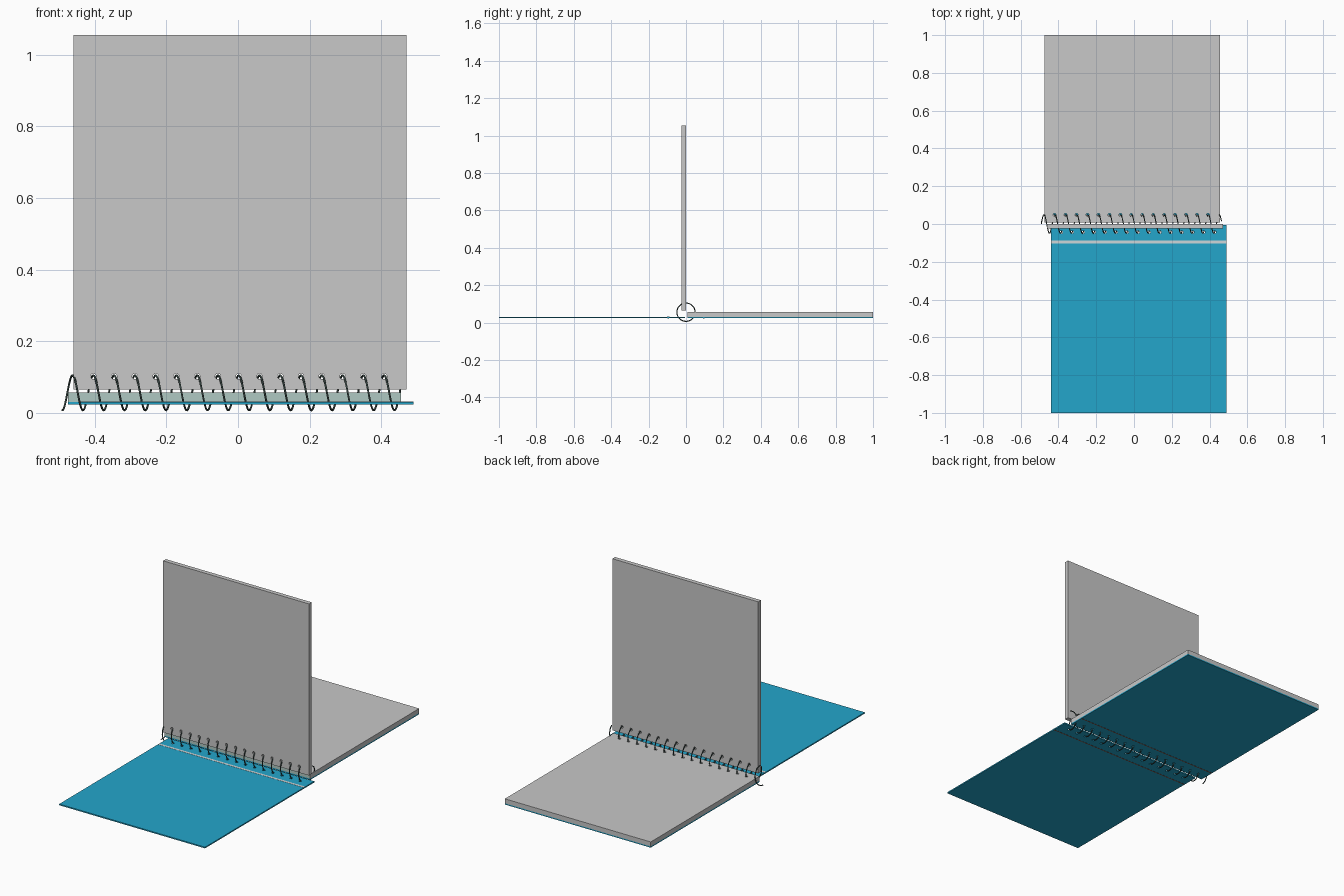
import bpy, bmesh, math
from mathutils import Matrix, Vector

cube = bpy.data.objects.get("Cube")
if cube:
    bpy.data.objects.remove(cube, do_unlink=True)


def material(name, rgb):
    m = bpy.data.materials.new(name)
    m.use_nodes = True
    m.diffuse_color = (*rgb, 1)
    m.node_tree.nodes["Principled BSDF"].inputs["Base Color"].default_value = (*rgb, 1)
    return m


PAPER = material("paper grey", (0.58, 0.58, 0.58))
MINT = material("bound edge mint", (0.43, 0.58, 0.54))
BLUE = material("cover blue", (0.017, 0.38, 0.60))
CREASE = material("crease pale", (0.62, 0.68, 0.70))
BROWN = material("crease brown", (0.25, 0.11, 0.08))
WIRE = material("wire dark green", (0.045, 0.075, 0.068))


def finish(bm, name, mat):
    mesh = bpy.data.meshes.new(name)
    bm.to_mesh(mesh)
    bm.free()
    mesh.materials.append(mat)
    ob = bpy.data.objects.new(name, mesh)
    bpy.context.collection.objects.link(ob)
    return ob


def box(name, xs, ys, zs, mat):
    bm = bmesh.new()
    low, high = (Vector(v) for v in zip(xs, ys, zs))
    size = high - low
    place = Matrix.Translation((low + high) / 2) @ Matrix.Diagonal((*size, 1))
    bmesh.ops.create_cube(bm, size=1, matrix=place)
    return finish(bm, name, mat)


# Coil dimensions
PITCH, START, RADIUS, AXIS_Z, TURNS = 0.058, -0.491, 0.049, 0.056, 16.45


def coil_point(turn):
    a = turn * math.tau
    return (START + PITCH * turn, RADIUS * math.sin(a), AXIS_Z - RADIUS * math.cos(a))


def punch(ob, phase, y, z, upright):
    # Row of binding holes where the coil passes through the sheet
    bm = bmesh.new()
    turn = Matrix() if upright else Matrix.Rotation(math.pi / 2, 4, "X")
    for k in range(1, 16):
        x = coil_point(k + phase)[0]
        bmesh.ops.create_cone(bm, cap_ends=True, segments=10, radius1=0.008, radius2=0.008,
                              depth=0.1, matrix=Matrix.Translation((x, y, z)) @ turn)
    cutter = finish(bm, "hole_cutter", PAPER)
    cutter.hide_render = True
    mod = ob.modifiers.new("holes", "BOOLEAN")
    mod.operation = "DIFFERENCE"
    mod.solver = "EXACT"
    mod.object = cutter
    bpy.context.view_layer.objects.active = ob
    ob.select_set(True)
    bpy.ops.object.modifier_apply(modifier=mod.name)
    ob.select_set(False)
    bpy.data.objects.remove(cutter, do_unlink=True)


# Paper blocks: one standing on the coil, one lying behind it
standing = box("standing_pages", (-0.46, 0.47), (-0.025, 0.0), (0.066, 1.055), PAPER)
punch(standing, 0.5, -0.012, 0.102, False)
lying = box("lying_pages", (-0.475, 0.455), (0.008, 1.0), (0.031, 0.057), PAPER)
punch(lying, 0.22, 0.048, 0.044, True)

# Mint binding edge facing the coil
lying.data.materials.append(MINT)
for face in lying.data.polygons:
    if face.normal.y < -0.9 and face.center.y < 0.02:
        face.material_index = 1

# Covers
front = box("front_cover", (-0.44, 0.49), (-1.0, -0.005), (0.024, 0.031), BLUE)
punch(front, 0.83, -0.043, 0.028, True)
back = box("back_cover", (-0.475, 0.455), (0.008, 1.0), (0.024, 0.031), BLUE)
punch(back, 0.18, 0.042, 0.028, True)

# Fold creases on the covers
box("front_crease", (-0.44, 0.49), (-0.102, -0.088), (0.0305, 0.0318), CREASE)
for side, xs, y in (("front", (-0.44, 0.49), -0.095), ("back", (-0.475, 0.455), 0.095)):
    box(side + "_crease_underside", xs, (y - 0.003, y + 0.003), (0.0232, 0.0245), BROWN)

# Spiral wire
curve = bpy.data.curves.new("spiral_wire", "CURVE")
curve.dimensions = "3D"
curve.bevel_depth = 0.0028
curve.bevel_resolution = 1
curve.use_fill_caps = True
steps = int(TURNS * 28)
spline = curve.splines.new("POLY")
spline.points.add(steps)
for i, p in enumerate(spline.points):
    p.co = (*coil_point(TURNS * i / steps), 1)
curve.materials.append(WIRE)
wire = bpy.data.objects.new("spiral_wire", curve)
bpy.context.collection.objects.link(wire)
